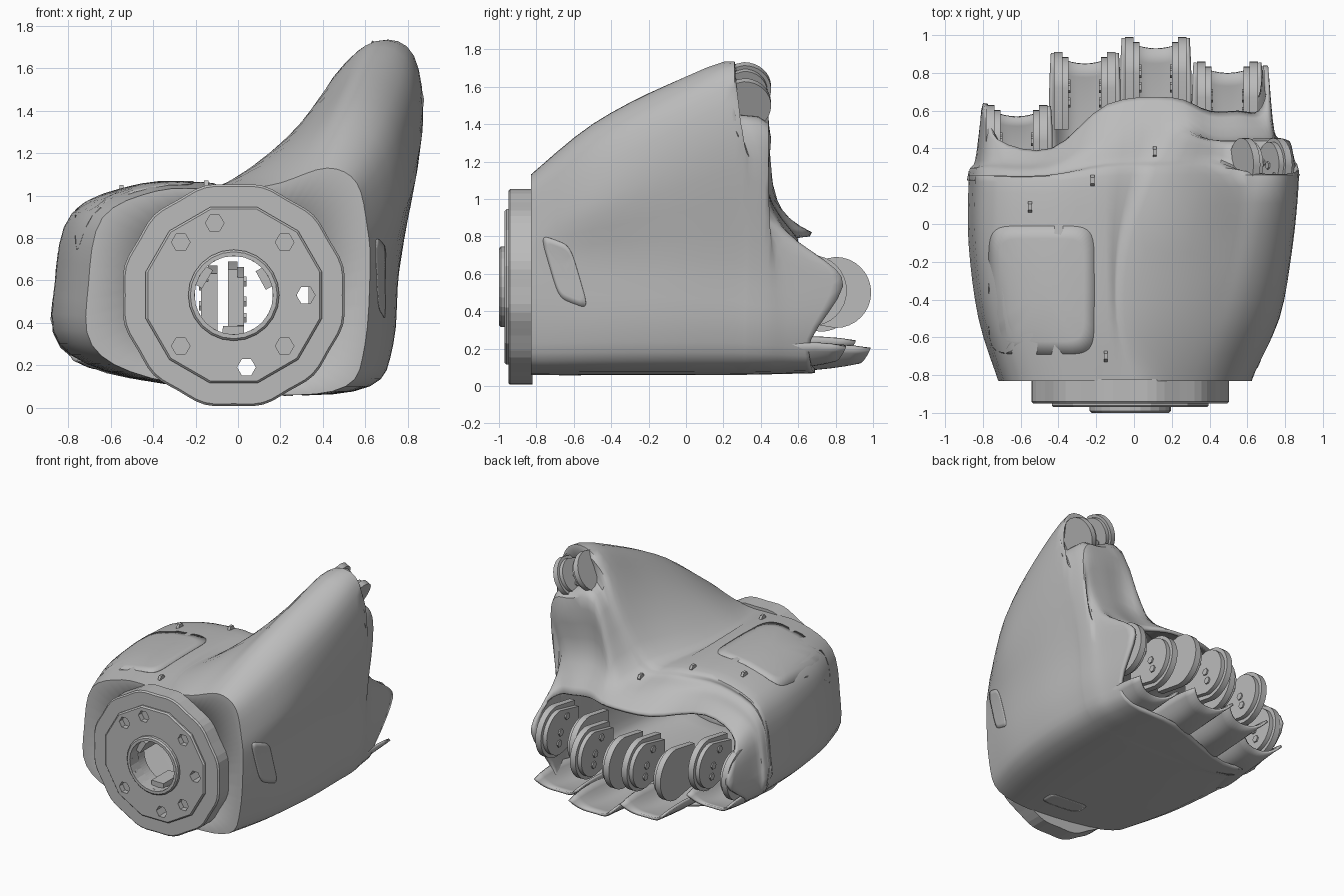
import bpy, bmesh, math
from mathutils import Vector, Matrix
from mathutils.bvhtree import BVHTree

cube = bpy.data.objects.get("Cube")
if cube:
    bpy.data.objects.remove(cube)

grey = bpy.data.materials.new("plain_grey")
grey.use_nodes = True
colour = (0.5, 0.5, 0.5, 1)
grey.diffuse_color = colour
grey.node_tree.nodes["Principled BSDF"].inputs["Base Color"].default_value = colour


def add(name, bm, angle=35, thickness=0):
    mesh = bpy.data.meshes.new(name)
    bm.to_mesh(mesh)
    mesh.materials.append(grey)
    ob = bpy.data.objects.new(name, mesh)
    bpy.context.collection.objects.link(ob)
    bpy.ops.object.select_all(action='DESELECT')
    ob.select_set(True)
    bpy.context.view_layer.objects.active = ob
    if angle:
        bpy.ops.object.shade_smooth_by_angle(angle=math.radians(angle))
    if thickness:
        mod = ob.modifiers.new("thickness", 'SOLIDIFY')
        mod.thickness = thickness
        mod.offset = -1
    return ob


def spline(pts, closed, steps=4):
    """Smooth curve through the points."""
    n, out = len(pts), []
    get = (lambda i: pts[i % n]) if closed else (lambda i: pts[max(0, min(n - 1, i))])
    for i in range(n if closed else n - 1):
        a, b, c, d = (get(i + k) for k in (-1, 0, 1, 2))
        for s in range(steps):
            t = s / steps
            out.append(b + 0.5 * t * (c - a + t * (2 * a - 5 * b + 4 * c - d + t * (3 * (b - c) + d - a))))
    return out if closed else out + [pts[-1]]


def loft(rows, closed):
    bm = bmesh.new()
    grid = [[bm.verts.new(p) for p in row] for row in rows]
    n = len(grid[0])
    for a, b in zip(grid, grid[1:]):
        for j in range(n if closed else n - 1):
            k = (j + 1) % n
            bm.faces.new((a[j], b[j], b[k], a[k]))
    return bm


def prism(outline, depth, matrix):
    """Extrude a (y, z) outline along its local x axis."""
    bm = bmesh.new()
    sides = [[bm.verts.new(matrix @ Vector((s * depth / 2, y, z))) for y, z in outline] for s in (-1, 1)]
    bm.faces.new(sides[0][::-1])
    bm.faces.new(sides[1])
    n = len(outline)
    for i in range(n):
        k = (i + 1) % n
        bm.faces.new((sides[0][i], sides[0][k], sides[1][k], sides[1][i]))
    bmesh.ops.recalc_face_normals(bm, faces=bm.faces)
    return bm


def ngon(r, n, turn=0.0):
    return [(r * math.cos(turn + math.tau * i / n), r * math.sin(turn + math.tau * i / n)) for i in range(n)]


# Palm cross-section, split where the thumb grows out of it
under = [(-.5, .14), (.2, .06), (.62, .1), (.73, .3), (.76, .68)]
over = [(-.15, 1.06), (-.47, 1.05), (-.78, .92), (-.86, .6), (-.84, .3)]

# Stations: y, width, height, valley x, thumb shift in y, then thumb outer, shoulder, crest and inner points
stations = [
    (-.83, .82, .97, .03, 0, (.61, .85), (.56, 1.06), (.42, 1.13), (.2, 1.06)),
    (-.5, .94, 1, -.05, 0, (.77, .98), (.71, 1.3), (.52, 1.4), (.3, 1.25)),
    (-.1, 1, 1, -.02, 0, (.84, 1.15), (.8, 1.5), (.6, 1.61), (.4, 1.43)),
    (.26, 1, .98, .12, 0, (.87, 1.3), (.83, 1.66), (.66, 1.73), (.45, 1.56)),
    (.34, 1, .93, .17, -.14, (.85, 1.22), (.81, 1.44), (.69, 1.48), (.46, 1.49)),
    (.44, .99, .89, .22, 0, (.82, 1.16), (.8, 1.37), (.68, 1.41), (.46, 1.42)),
    (.54, .96, .83, .22, -.1, (.75, .88), (.72, 1), (.6, 1.03), (.42, 1.04)),
    (.67, .93, .75, .2, -.07, (.71, .68), (.66, .75), (.55, .78), (.4, .8)),
]


def section(y, width, height, valley, shift, *thumb):
    low = .1
    palm = lambda pts: [(x * width, low + (z - low) * height) for x, z in pts]
    pts = palm(under) + list(thumb) + [(valley, low + .96 * height)] + palm(over)
    late = max(0, min(1, (y - .2) / .45))
    # recess behind the thumb tip, then side walls that wrap the outer knuckles
    push = {6: shift, 7: shift}
    if y > .5:
        push.update({5: shift, 8: shift})
    if y > .6:
        push.update({4: .17, 5: .06, 12: .05, 13: .24})
    out = []
    for i, (x, z) in enumerate(pts):
        # the end falls back on the little-finger side
        s = max(0, min(1, (-.05 - x) / .4))
        out.append(Vector((x, y + push.get(i, 0) - .27 * late * s * s * (3 - 2 * s), z)))
    return out


rings = [spline(section(*s), True) for s in stations]
columns = [spline(list(c), False) for c in zip(*rings)]
rows = [list(r) for r in zip(*columns)]
centre = Vector((-.02, -.83, .53))
rows.insert(0, [centre + (p - centre).normalized() * .44 for p in rows[0]])
shell = loft(rows, True)
surface = BVHTree.FromBMesh(shell)
add("palm_and_thumb_shell", shell, 40, .025)


# Wrist ring: stacked collars around an open centre
def collar(name, y0, y1, outer, inner, sides, lobes=0.0):
    def loop(r, y, wave=0):
        pts = ngon(r, sides, math.pi / 12)
        grow = [1 + wave * math.cos(12 * i * math.tau / sides) for i in range(sides)]
        return [Vector((centre.x + c * g, y, centre.z + s * g)) for (c, s), g in zip(pts, grow)]
    bevel = .01
    bm = loft([loop(inner, y0), loop(outer - bevel, y0, lobes), loop(outer, y0 + bevel, lobes),
               loop(outer, y1, lobes), loop(inner, y1), loop(inner, y0)], True)
    bmesh.ops.remove_doubles(bm, verts=bm.verts, dist=1e-5)
    bmesh.ops.recalc_face_normals(bm, faces=bm.faces)
    return add(name, bm, 0)


collars = [collar("wrist_ring", -.95, -.82, .528, .19, 72, .012),
           collar("wrist_plate", -.97, -.945, .43, .19, 12)]
collar("wrist_hub", -1, -.9, .215, .185, 24)

# Hexagonal bolt holes: shallow sockets, two of them right through
turn = Matrix.Rotation(math.pi / 2, 4, 'Z')
for x, z, depth in [(-.11, .87, .07), (-.27, .78, .07), (.22, .78, .07), (.32, .53, .4),
                    (.04, .19, .4), (-.27, .29, .07), (.22, .29, .07)]:
    at = Matrix.Translation((x, -1 + depth / 2, z)) @ turn
    cutter = add("bolt_cutter", prism(ngon(.044, 6), depth, at))
    for ob in collars:
        mod = ob.modifiers.new("bolt_hole", 'BOOLEAN')
        mod.operation, mod.solver, mod.object = 'DIFFERENCE', 'EXACT', cutter
        bpy.context.view_layer.objects.active = ob
        bpy.ops.object.modifier_apply(modifier=mod.name)
    bpy.data.objects.remove(cutter)
for ob in collars:
    ob.data.shade_flat()

# Small tabs inside the hub
for a in (.5, 2.6, 4.7):
    m = Matrix.Translation(centre) @ Matrix.Rotation(-a, 4, 'Y') @ Matrix.Translation((.17, 0, 0))
    add("hub_tab", prism([(-.1, -.05), (.1, -.05), (.1, .05), (-.1, .05)], .05, m))


def knuckle(name, m, r, gap, back, thick):
    """Pair of rounded hinge plates with bolts."""
    arc = [(r * math.cos(a), r * math.sin(a)) for a in [math.pi * (i / 16 - .5) for i in range(17)]]
    inner = [(y * .86, z * .86) for y, z in arc]
    for side in (-1, 1):
        at = lambda inset: m @ Matrix.Translation((side * (gap - thick * inset), 0, 0))
        add(name + "_plate", prism(arc + [(-back, r * .8), (-back, -r * .8)], thick, at(0)))
        add(name + "_inner_face", prism(inner + [(-back, r * .6), (-back, -r * .6)], thick, at(.7)))
        for y, z in ((0, 0), (.1, -.4), (-.4, .5)):
            bolt = at(1.2) @ Matrix.Translation((0, y * r, z * r))
            add(name + "_bolt", prism(ngon(r * .14, 6), .02, bolt))


# Fingers: centre x, knuckle reach in y, underside height, knuckle height
fingers = {"little": (-.62, .63, .17, .47), "ring": (-.26, .91, .11, .48),
           "middle": (.115, .99, .07, .5), "index": (.495, .86, .08, .51)}
for finger, (cx, reach, base, height) in fingers.items():
    knuckle(finger + "_knuckle", Matrix.Translation((cx, reach - .19, height)), .19, .14, .22, .045)
    # scooped guard below the knuckle, shallower towards its pointed corners
    start, guard = 0, []
    for t in [i / 12 for i in range(13)]:
        low = base + .04 * (1 - t) ** 3 + .05 * t ** 4
        edge = .01 + .15 * math.sin(math.pi * t * .95) * t + .04 * t
        wide = .14 + .05 * math.sin(math.pi * t * .7)
        guard.append([Vector((cx + u * wide,
                              start + t * (reach - .06 - start) + .055 * t ** 3 * u * u,
                              low + edge * abs(u) ** 3)) for u in [j / 8 for j in range(-8, 9)]])
    add(finger + "_guard", loft(guard, False), 40, .018)

# Thumb knuckle, leaning with the thumb
lean = Matrix.Rotation(math.radians(27), 4, 'Y')
knuckle("thumb_knuckle", Matrix.Translation((.67, .31, 1.55)) @ lean, .145, .095, .12, .04)


# Panels laid on the shell
def panel(name, origin, u, v, ray, power=5):
    origin, u, v, ray = map(Vector, (origin, u, v, ray))
    bm = bmesh.new()
    loops = []
    for scale in (1, .8, .6, .4, .2):
        loop = []
        for c, s in ngon(1, 40):
            a, b = (math.copysign(abs(k) ** (2 / power), k) for k in (c, s))
            hit = surface.ray_cast(origin + scale * (a * u + b * v), ray)[0]
            loop.append(bm.verts.new(hit - ray * .004))
        loops.append(loop)
    for a, b in zip(loops, loops[1:]):
        for i in range(len(a)):
            bm.faces.new((a[i - 1], a[i], b[i], b[i - 1]))
    bm.faces.new(loops[-1])
    bmesh.ops.recalc_face_normals(bm, faces=bm.faces)
    if sum(f.normal.dot(ray) for f in bm.faces) > 0:
        bmesh.ops.reverse_faces(bm, faces=bm.faces)
    add(name, bm, 40, .006)


panel("thumb_side_panel", (2, -.65, .61), (0, .08, -.03), (0, -.05, .17), (-1, 0, 0))
panel("hand_back_panel", (-.49, -.35, 3), (.28, 0, 0), (0, .34, 0), (0, 0, -1), 7)
panel("underside_panel", (.1, -.62, -2), (.16, 0, 0), (0, .06, 0), (0, 0, 1))

# Screws on the back of the hand
for x, y in [(-.55, .09), (-.22, .23), (.11, .38), (-.15, -.7)]:
    hit, normal = surface.ray_cast(Vector((x, y, 3)), Vector((0, 0, -1)))[:2]
    m = Matrix.Translation(hit) @ normal.to_track_quat('X', 'Y').to_matrix().to_4x4()
    add("back_screw", prism(ngon(.03, 6), .02, m))
